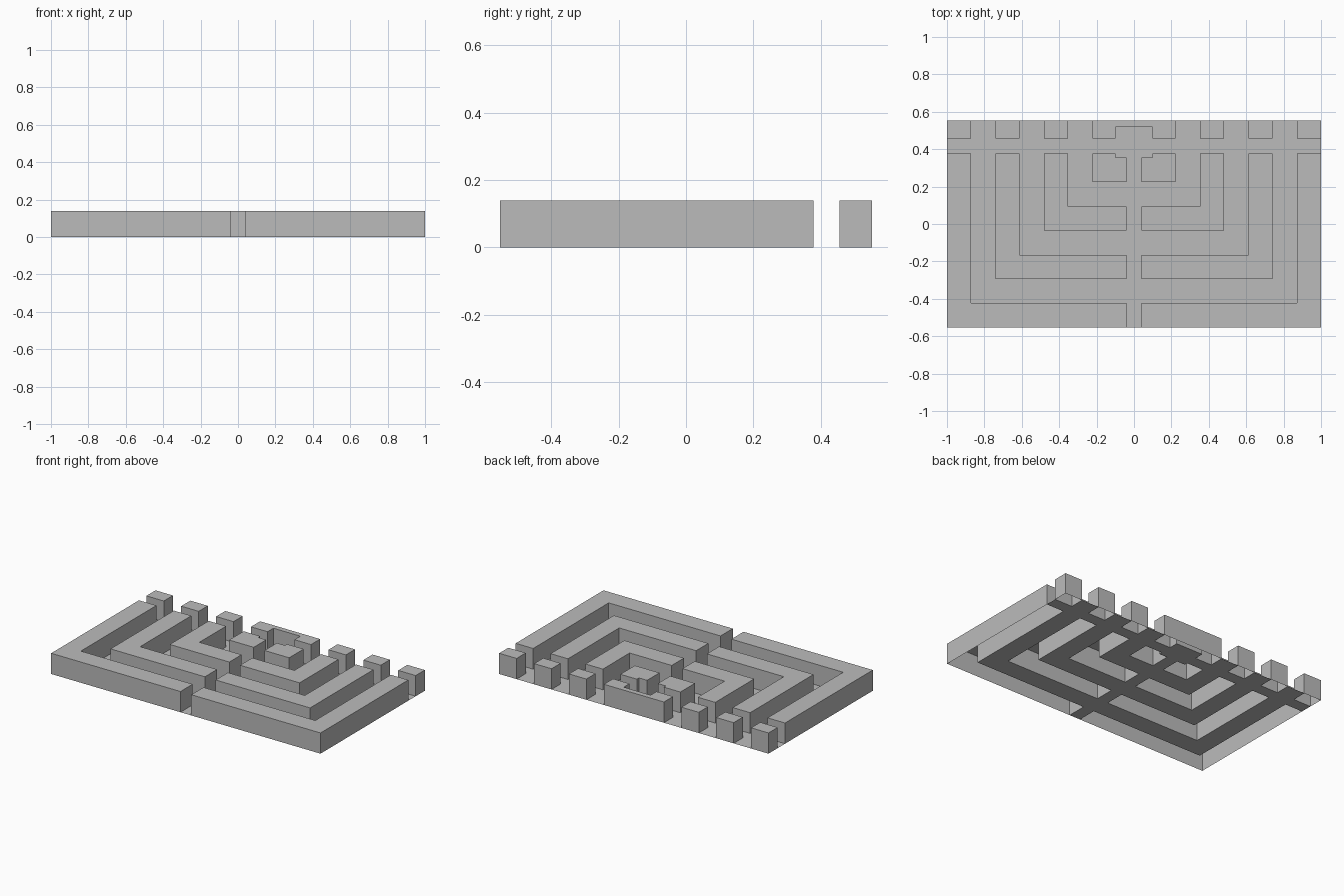
import bpy
import bmesh

cube = bpy.data.objects.get("Cube")
if cube:
    bpy.data.objects.remove(cube, do_unlink=True)

HALF_D = 0.553      # half depth of the base
HEIGHT = 0.139      # wall height
STEP = 0.1295       # wall and corridor width
GAP = 0.04          # half width of the central passage
LANE_FRONT, LANE_BACK = 0.378, 0.456   # cross passage near the back

stone = bpy.data.materials.new("Grey stone")
stone.use_nodes = True
grey = (0.5, 0.5, 0.5, 1)
stone.diffuse_color = grey
stone.node_tree.nodes["Principled BSDF"].inputs["Base Color"].default_value = grey

outlines = []


def add_object(name, bm):
    mesh = bpy.data.meshes.new(name)
    bm.to_mesh(mesh)
    bm.free()
    mesh.materials.append(stone)
    obj = bpy.data.objects.new(name, mesh)
    bpy.context.collection.objects.link(obj)


def wall(name, outline):
    """Raise a counter-clockwise outline into a shell with an open underside."""
    outlines.append(outline)
    bm = bmesh.new()
    low = [bm.verts.new((x, y, 0)) for x, y in outline]
    top = [bm.verts.new((x, y, HEIGHT)) for x, y in outline]
    bm.faces.new(top)
    for i in range(len(low)):
        j = (i + 1) % len(low)
        bm.faces.new((low[i], low[j], top[j], top[i]))
    add_object(name, bm)


def wall_pair(name, outline):
    wall(name + "_left", outline)
    wall(name + "_right", [(-x, y) for x, y in reversed(outline)])


def inside(x, y, outline):
    hit = False
    for (ax, ay), (bx, by) in zip(outline, outline[1:] + outline[:1]):
        if (ay > y) != (by > y) and x < ax + (y - ay) * (bx - ax) / (by - ay):
            hit = not hit
    return hit


# Nested L-shaped walls, each with a block behind its end
for i, label in enumerate(("outer", "middle", "inner")):
    x1 = 1 - 2 * i * STEP
    y1 = -HALF_D + 2 * i * STEP
    x0, y0 = x1 - STEP, y1 + STEP
    wall_pair(label + "_wall", [(GAP, y1), (x1, y1), (x1, LANE_FRONT),
                                (x0, LANE_FRONT), (x0, y0), (GAP, y0)])
    wall_pair(label + "_back_block", [(x0, LANE_BACK), (x1, LANE_BACK),
                                      (x1, HALF_D), (x0, HALF_D)])

# Central chamber: two notched blocks and a recessed back wall
cx, cy = 1 - 6 * STEP, -HALF_D + 6 * STEP
niche = 0.1
wall_pair("chamber_block", [(GAP, cy), (cx, cy), (cx, LANE_FRONT),
                            (niche, LANE_FRONT), (niche, 0.356), (GAP, 0.356)])
wall("chamber_back_wall", [(-cx, LANE_BACK), (-niche, LANE_BACK), (-niche, 0.518),
                           (niche, 0.518), (niche, LANE_BACK), (cx, LANE_BACK),
                           (cx, HALF_D), (-cx, HALF_D)])

# Corridor floor: every grid cell that no wall covers
xs = sorted({round(x, 5) for o in outlines for x, y in o})
ys = sorted({round(y, 5) for o in outlines for x, y in o})
bm = bmesh.new()
for x0, x1 in zip(xs, xs[1:]):
    for y0, y1 in zip(ys, ys[1:]):
        if not any(inside((x0 + x1) / 2, (y0 + y1) / 2, o) for o in outlines):
            bm.faces.new([bm.verts.new((x, y, 0)) for x, y in
                          ((x0, y0), (x1, y0), (x1, y1), (x0, y1))])
bmesh.ops.remove_doubles(bm, verts=bm.verts, dist=0.0001)
bmesh.ops.dissolve_limit(bm, angle_limit=0.01, verts=bm.verts, edges=bm.edges)
add_object("corridor_floor", bm)
